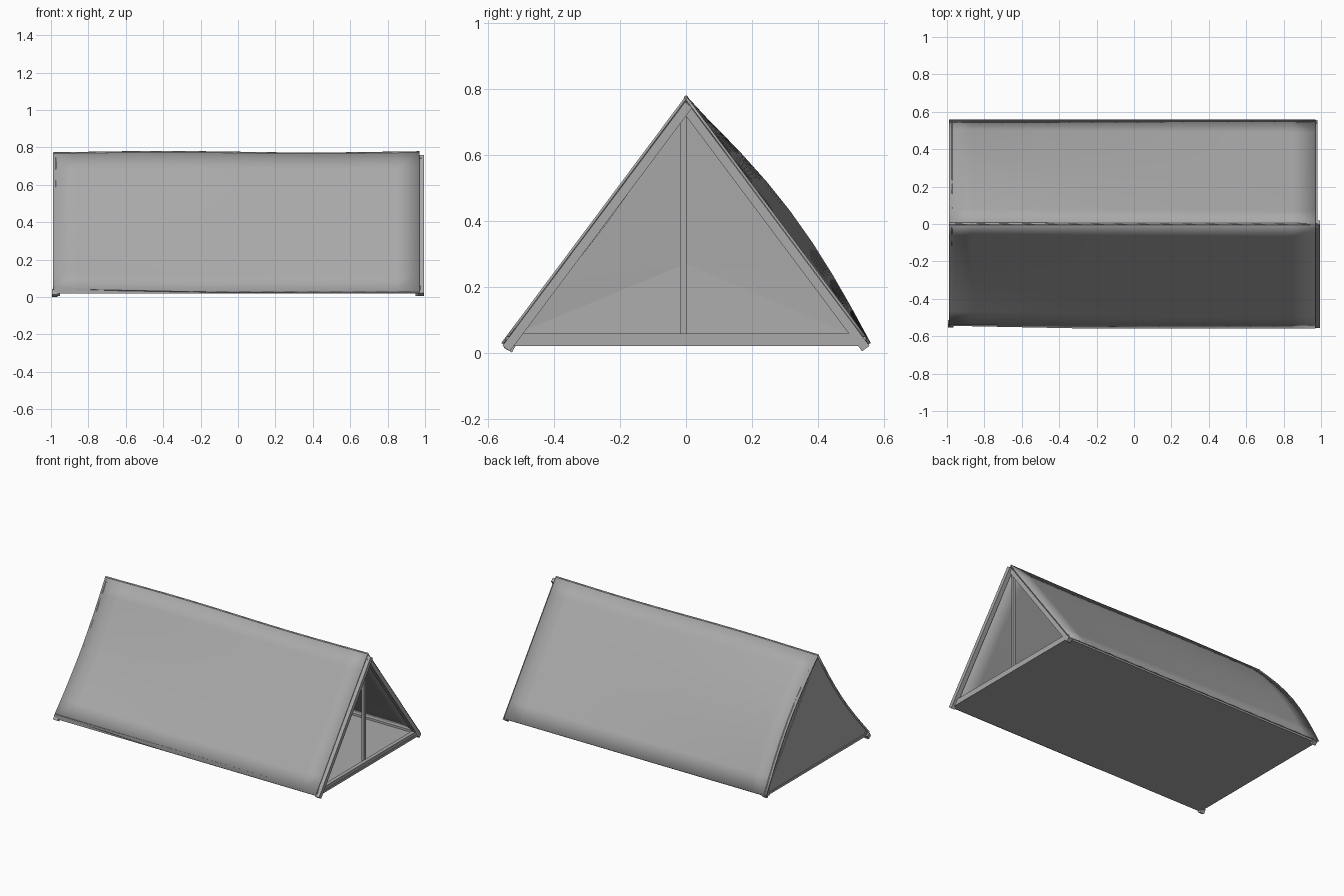
import bpy
import bmesh
import math
from mathutils import Vector

cube = bpy.data.objects.get("Cube")
if cube:
    bpy.data.objects.remove(cube)

HALF, APEX, FOOT = 0.98, 0.777, 0.03
WIDTH = 0.56
COLS, ROWS = 16, 8


def flat_material(name, value):
    mat = bpy.data.materials.new(name)
    mat.use_nodes = True
    color = (value, value, value, 1)
    mat.diffuse_color = color
    mat.node_tree.nodes["Principled BSDF"].inputs["Base Color"].default_value = color
    return mat


grey = flat_material("canvas grey", 0.4)


def finish(name, bm):
    bmesh.ops.recalc_face_normals(bm, faces=bm.faces)
    mesh = bpy.data.meshes.new(name)
    bm.to_mesh(mesh)
    bm.free()
    mesh.materials.append(grey)
    obj = bpy.data.objects.new(name, mesh)
    bpy.context.collection.objects.link(obj)
    return obj


def smooth(obj):
    bpy.ops.object.select_all(action="DESELECT")
    obj.select_set(True)
    bpy.context.view_layer.objects.active = obj
    bpy.ops.object.shade_smooth_by_angle(angle=math.radians(30))


def bar(name, start, end, width, depth):
    """Square pole between two points; depth runs along the local x axis."""
    start, end = Vector(start), Vector(end)
    axis = (end - start).normalized()
    side = Vector((1, 0, 0)) if abs(axis.x) < 0.5 else Vector((0, 1, 0))
    up = axis.cross(side)
    bm = bmesh.new()
    ends = []
    for p in (start, end):
        ends.append([bm.verts.new(p + side * a * depth / 2 + up * b * width / 2)
                     for a, b in ((-1, -1), (1, -1), (1, 1), (-1, 1))])
    bm.faces.new(ends[0])
    bm.faces.new(ends[1])
    for i in range(4):
        j = (i + 1) % 4
        bm.faces.new((ends[0][i], ends[0][j], ends[1][j], ends[1][i]))
    return finish(name, bm)


def canvas_point(x, t, side):
    """Point on a sloping wall, sagging toward +y at the closed end."""
    blown = ((HALF - x) / (2 * HALF)) ** 1.5
    bulge = math.sin(math.pi * t) * blown * (0.045 if side > 0 else -0.028)
    tuck = 0.02 * (1 - t) * max(0, -x - 0.2) if side < 0 else 0
    ridge = APEX - 0.004 * math.sin(4 * x)
    y = side * (WIDTH * (1 - t) + 0.8 * bulge - tuck)
    z = FOOT + (ridge - FOOT) * t + 0.6 * bulge + tuck
    return Vector((x, y, z))


# Sloping canvas walls
for side, name in ((-1, "front_canvas"), (1, "back_canvas")):
    bm = bmesh.new()
    grid = [[bm.verts.new(canvas_point(-HALF - 0.01 + 2 * HALF * c / COLS, r / ROWS, side))
             for r in range(ROWS + 1)] for c in range(COLS + 1)]
    for c in range(COLS):
        for r in range(ROWS):
            bm.faces.new((grid[c][r], grid[c + 1][r], grid[c + 1][r + 1], grid[c][r + 1]))
    bmesh.ops.recalc_face_normals(bm, faces=bm.faces)
    if sum(f.normal.z for f in bm.faces) < 0:
        bmesh.ops.reverse_faces(bm, faces=bm.faces)
    mesh = bpy.data.meshes.new(name)
    bm.to_mesh(mesh)
    bm.free()
    mesh.materials.append(grey)
    wall = bpy.data.objects.new(name, mesh)
    bpy.context.collection.objects.link(wall)
    solid = wall.modifiers.new("Thickness", "SOLIDIFY")
    solid.thickness = 0.008
    smooth(wall)

# Closed end panel, fanned from a slightly pushed-out centre
bm = bmesh.new()
end_x = 0.003 - HALF
outline = [canvas_point(end_x, r / ROWS, -1) for r in range(ROWS + 1)]
outline += [canvas_point(end_x, r / ROWS, 1) for r in reversed(range(ROWS))]
rings = []
for shift in (0, 0.006):
    offset = Vector((shift, 0, 0))
    ring = [bm.verts.new(p + offset) for p in outline]
    centre = bm.verts.new(Vector((end_x - 0.012, 0, 0.27)) + offset)
    for i, v in enumerate(ring):
        bm.faces.new((centre, v, ring[(i + 1) % len(ring)]))
    rings.append(ring)
for i in range(len(outline)):
    j = (i + 1) % len(outline)
    bm.faces.new((rings[0][i], rings[0][j], rings[1][j], rings[1][i]))
finish("end_panel", bm)

# Groundsheet
bar("groundsheet", (-HALF, 0, 0.028), (HALF, 0, 0.028), 0.016, 2 * WIDTH - 0.04)

# Base rails around the floor
for side, name in ((-1, "front_rail"), (1, "back_rail")):
    bar(name, (-0.985, side * 0.53, 0.035), (0.975, side * 0.53, 0.035), 0.03, 0.03)
for x, name in ((-0.96, "closed_end_rail"), (0.965, "open_end_rail")):
    bar(name, (x, -0.53, 0.04), (x, 0.53, 0.04), 0.036, 0.026)

# Slanted end poles; the front one overlaps the back one at the open end
for x, side, name in ((0.98, -1, "open_front_pole"), (0.965, 1, "open_back_pole"),
                      (-0.967, 1, "closed_back_pole")):
    bar(name, (x, side * 0.545, 0.013), (x, side * -0.008, 0.752), 0.028, 0.03)

# Corner foot at the closed end
bar("closed_front_foot", (-0.98, -0.54, 0.008), (-0.98, -0.525, 0.035), 0.028, 0.03)

# Upright pole in the doorway
bar("door_pole", (0.945, -0.008, 0.05), (0.945, -0.008, 0.74), 0.018, 0.018)
